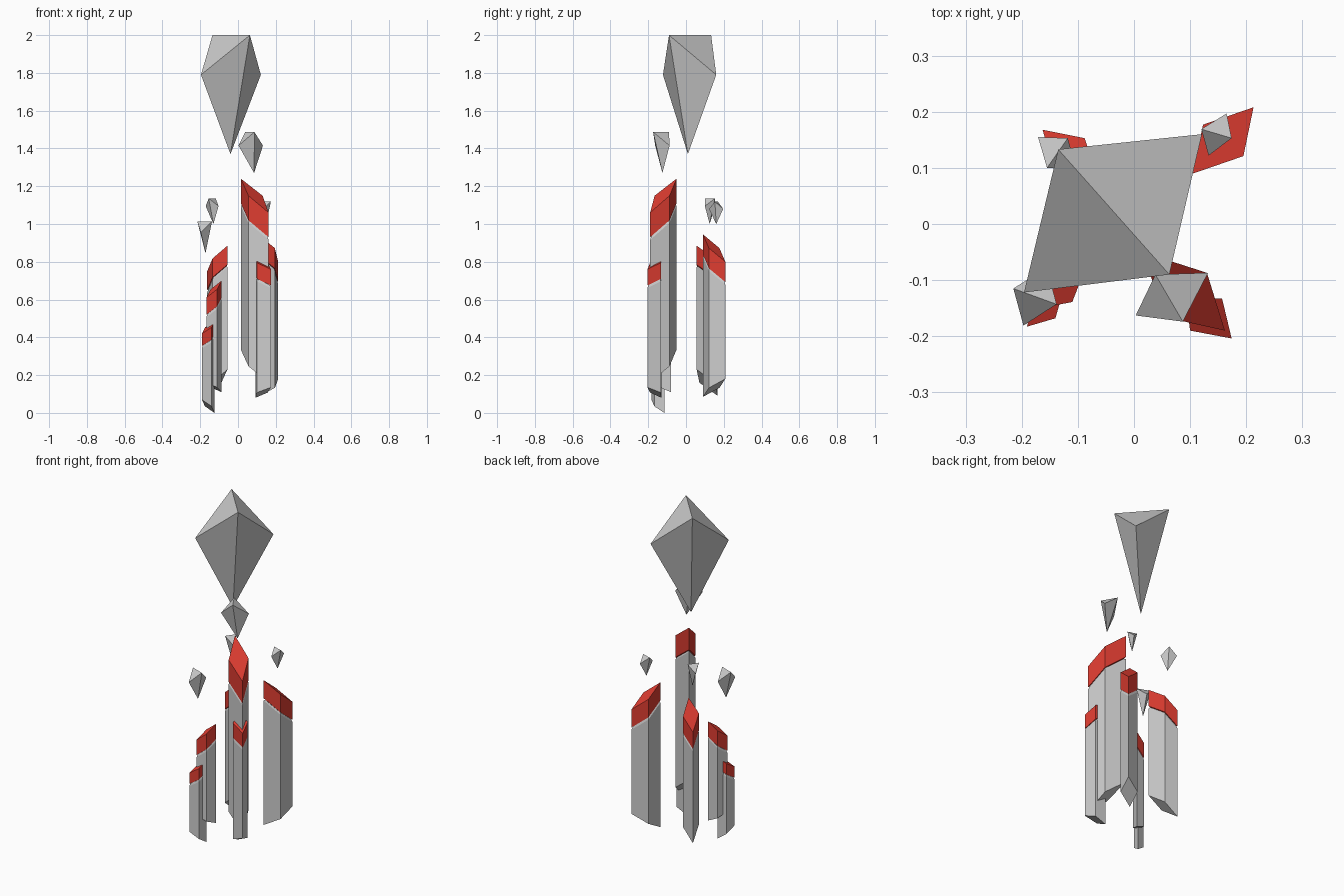
import bpy, bmesh
from mathutils import Vector

if "Cube" in bpy.data.objects:
    bpy.data.objects.remove(bpy.data.objects["Cube"])

red = bpy.data.materials.new("red_cap")
red.diffuse_color = (0.72, 0.045, 0.03, 1)
red.use_nodes = True
red.node_tree.nodes["Principled BSDF"].inputs["Base Color"].default_value = red.diffuse_color


def make(name, verts, faces, mat=None):
    mesh = bpy.data.meshes.new(name)
    mesh.from_pydata(verts, [], faces)
    bm = bmesh.new()
    bm.from_mesh(mesh)
    bmesh.ops.recalc_face_normals(bm, faces=bm.faces)
    bm.to_mesh(mesh)
    bm.free()
    ob = bpy.data.objects.new(name, mesh)
    bpy.context.collection.objects.link(ob)
    if mat:
        mesh.materials.append(mat)
    return ob


def loft(name, rings, mat=None):
    """Closed prism through a stack of four-sided rings."""
    verts = [v for r in rings for v in r]
    last = 4 * (len(rings) - 1)
    faces = [(0, 1, 2, 3), tuple(range(last, last + 4))]
    for k in range(len(rings) - 1):
        for i in range(4):
            j = (i + 1) % 4
            faces.append((4*k + i, 4*k + j, 4*k + 4 + j, 4*k + 4 + i))
    return make(name, verts, faces, mat)


def ring(base, z_in, z_out, inset=0.0):
    """Tilted ring: first corner is the inner one, third the outer one."""
    mid = (z_in + z_out) / 2
    pts = [Vector((x, y, z)) for (x, y), z in zip(base, (z_in, mid, z_out, mid))]
    c = sum(pts, Vector()) / 4
    return [p.lerp(c, inset) for p in pts]


def column(name, base, top, bottom, cap):
    """Grey shaft with a chamfered top edge under a red slanted cap."""
    gap = 0.014
    t_in, t_out = top
    loft(name + "_cap", [ring(base, t_in - cap, t_out - cap), ring(base, t_in, t_out)], red)
    loft(name + "_shaft", [ring(base, *bottom),
                           ring(base, t_in - cap - gap, t_out - cap - gap),
                           ring(base, t_in - cap - 0.002, t_out - cap - 0.002, 0.1)])


def crystal(name, a, b, c, d, z_ridge, z_side, tip):
    """Floating shard: ridge a-b on top, lower side corners c and d, tip below."""
    verts = [(*a, z_ridge), (*b, z_ridge), (*c, z_side), (*d, z_side), tip]
    make(name, verts, [(0, 1, 2), (1, 0, 3), (0, 2, 4), (2, 1, 4), (1, 3, 4), (3, 0, 4)])


# Columns: corners inner, side, outer, side; then inner/outer heights
column("back_right_column", [(.105, .09), (.195, .121), (.213, .208), (.123, .177)],
       (.945, .80), (.085, .18), .107)
column("tall_front_column", [(.015, -.05), (.13, -.087), (.162, -.19), (.055, -.166)],
       (1.24, 1.06), (.335, .16), .13)
column("small_front_column", [(.092, -.13), (.157, -.133), (.174, -.204), (.1, -.19)],
       (.83, .76), (.08, .135), .085)
column("front_left_column", [(-.087, -.08), (-.11, -.139), (-.167, -.15), (-.144, -.09)],
       (.70, .61), (.11, .16), .09)
column("smallest_column", [(-.125, -.115), (-.14, -.168), (-.191, -.183), (-.175, -.13)],
       (.485, .42), (0, .07), .065)
column("back_left_column", [(-.056, .056), (-.088, .153), (-.163, .168), (-.135, .071)],
       (.885, .75), (.23, .09), .1)

# Floating crystals
crystal("large_crystal", (-.135, .133), (.063, -.09), (-.196, -.122), (.121, .16),
        2.0, 1.79, (-.04, .01, 1.37))
crystal("front_crystal", (.038, -.09), (.087, -.174), (.003, -.163), (.132, -.087),
        1.487, 1.415, (.085, -.125, 1.27))
crystal("back_right_crystal", (.12, .169), (.174, .153), (.133, .122), (.165, .197),
        1.118, 1.08, (.148, .16, 1.0))
crystal("back_left_crystal", (-.155, .1), (-.118, .153), (-.171, .155), (-.103, .1),
        1.135, 1.095, (-.13, .125, 1.0))
crystal("front_left_crystal", (-.215, -.115), (-.138, -.143), (-.197, -.181), (-.155, -.077),
        1.013, .955, (-.172, -.13, .845))
